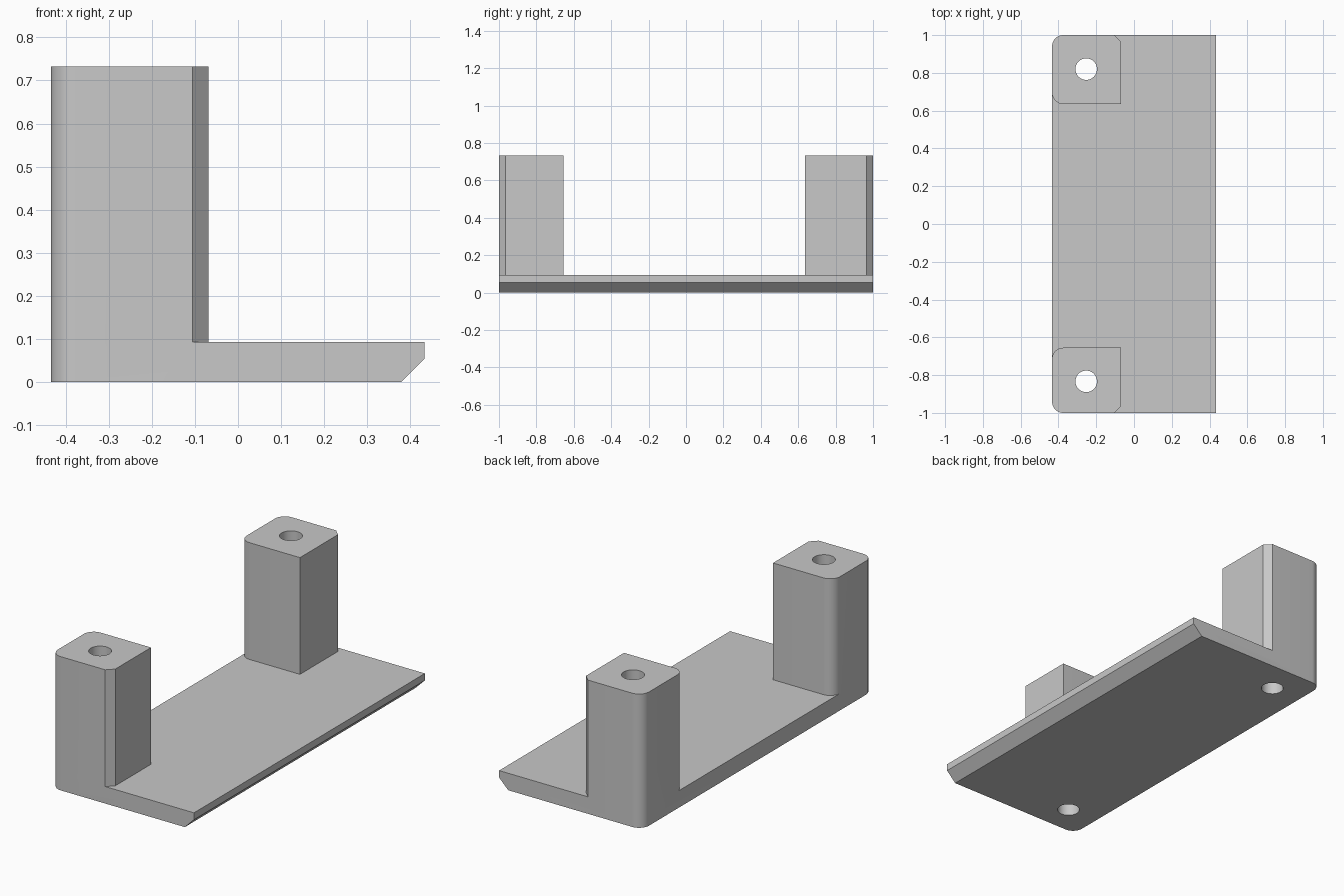
import bpy, bmesh

cube = bpy.data.objects.get("Cube")
if cube:
    bpy.data.objects.remove(cube, do_unlink=True)

grey = bpy.data.materials.new("light grey")
grey.use_nodes = True
colour = (0.58, 0.58, 0.58, 1)
grey.diffuse_color = colour
grey.node_tree.nodes["Principled BSDF"].inputs["Base Color"].default_value = colour

LEFT, RIGHT = -0.434, 0.433
POST_RIGHT = -0.069
BASE_TOP, POST_TOP = 0.093, 0.733
CORNER = 0.06


def add_object(name, bm):
    mesh = bpy.data.meshes.new(name)
    bm.to_mesh(mesh)
    bm.free()
    mesh.materials.append(grey)
    obj = bpy.data.objects.new(name, mesh)
    bpy.context.collection.objects.link(obj)
    return obj


def block(name, lo, hi, bevels):
    """Box between two corners; each bevel is (edge rule, width, segments)."""
    bm = bmesh.new()
    bmesh.ops.create_cube(bm, size=1)
    for v in bm.verts:
        v.co = [a + (b - a) * (c + 0.5) for a, b, c in zip(lo, hi, v.co)]
    for rule, width, segments in bevels:
        edges = [e for e in bm.edges if rule((e.verts[0].co + e.verts[1].co) / 2,
                                             (e.verts[1].co - e.verts[0].co).normalized())]
        bmesh.ops.bevel(bm, geom=edges, offset=width, segments=segments,
                        profile=0.5, affect='EDGES')
    return add_object(name, bm)


def combine(target, other, operation):
    mod = target.modifiers.new(operation.title(), 'BOOLEAN')
    mod.operation, mod.object, mod.solver = operation, other, 'EXACT'
    other.hide_render = True
    bpy.context.view_layer.objects.active = target
    bpy.ops.object.modifier_apply(modifier=mod.name)
    bpy.data.objects.remove(other, do_unlink=True)


def rounded_left(mid, way):
    return abs(way.z) > 0.9 and abs(mid.x - LEFT) < 0.001


# Base plate: rounded left corners, chamfer under the right edge
bracket = block("bracket", (LEFT, -1, 0), (RIGHT, 1, BASE_TOP), [
    (rounded_left, CORNER, 10),
    (lambda m, w: abs(w.y) > 0.9 and m.x > RIGHT - 0.001 and m.z < 0.001, 0.055, 1),
])

# Two posts, each with a small chamfer on its outer right corner
for inner, outer in ((-0.655, -1), (0.635, 1)):
    post = block("post", (LEFT, min(inner, outer), 0.04),
                 (POST_RIGHT, max(inner, outer), POST_TOP), [
        (rounded_left, CORNER, 10),
        (lambda m, w: abs(w.z) > 0.9 and m.x > POST_RIGHT - 0.001
         and abs(m.y) > 0.99, 0.036, 1),
    ])
    combine(bracket, post, 'UNION')

# Screw holes through posts and plate
for y in (0.82, -0.833):
    bm = bmesh.new()
    bmesh.ops.create_cone(bm, cap_ends=True, segments=48, radius1=0.057,
                          radius2=0.057, depth=2)
    bmesh.ops.translate(bm, verts=bm.verts, vec=(-0.253, y, 0))
    combine(bracket, add_object("hole_cutter", bm), 'DIFFERENCE')

# Smooth the round parts and keep the edges sharp
bpy.ops.object.select_all(action='DESELECT')
bracket.select_set(True)
bpy.context.view_layer.objects.active = bracket
bpy.ops.object.shade_smooth_by_angle(angle=0.5)
